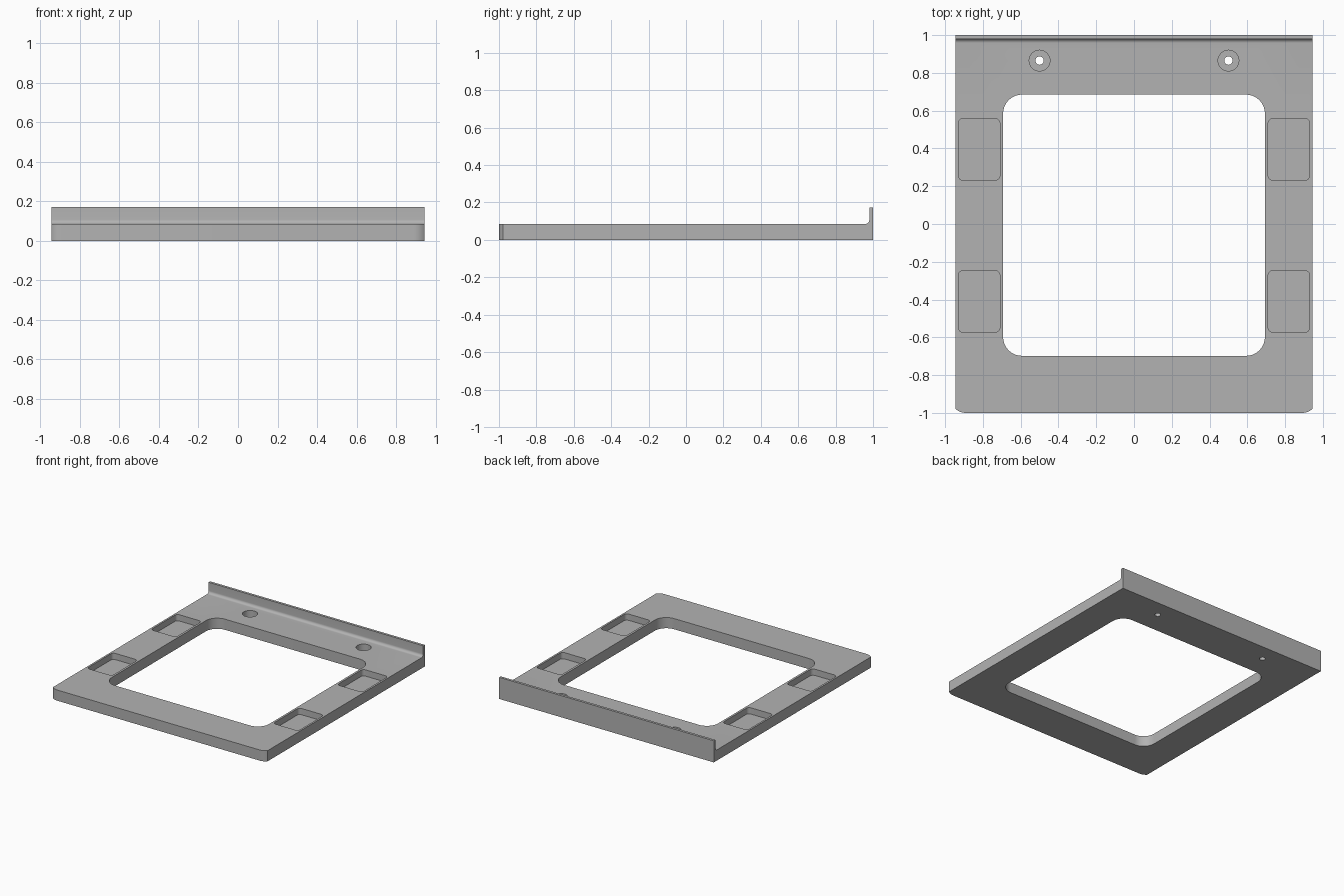
import bpy, bmesh
from math import sin, cos, pi
from mathutils import Vector

cube = bpy.data.objects.get("Cube")
if cube:
    bpy.data.objects.remove(cube, do_unlink=True)

HALF_W, TOP, RIM_TOP, RIM_Y = 0.945, 0.085, 0.172, 0.98

grey = bpy.data.materials.new("mid grey")
grey.use_nodes = True
grey.diffuse_color = (0.45, 0.45, 0.45, 1)
grey.node_tree.nodes["Principled BSDF"].inputs["Base Color"].default_value = grey.diffuse_color


def prism(name, points, offset):
    """Extrude a closed outline of 3D points by an offset vector."""
    bm = bmesh.new()
    face = bm.faces.new([bm.verts.new(p) for p in points])
    moved = bmesh.ops.extrude_face_region(bm, geom=[face])["geom"]
    verts = [g for g in moved if isinstance(g, bmesh.types.BMVert)]
    bmesh.ops.translate(bm, verts=verts, vec=Vector(offset))
    bmesh.ops.recalc_face_normals(bm, faces=bm.faces)
    mesh = bpy.data.meshes.new(name)
    bm.to_mesh(mesh)
    bm.free()
    mesh.materials.append(grey)
    obj = bpy.data.objects.new(name, mesh)
    bpy.context.collection.objects.link(obj)
    return obj


def arc(cx, cy, r, start, end, steps):
    angles = [start + (end - start) * i / steps for i in range(steps + 1)]
    return [(cx + r * cos(a), cy + r * sin(a)) for a in angles]


def rounded_rect(x0, x1, y0, y1, r, steps=10):
    corners = [(x1 - r, y1 - r), (x0 + r, y1 - r), (x0 + r, y0 + r), (x1 - r, y0 + r)]
    return [p for i, (cx, cy) in enumerate(corners)
            for p in arc(cx, cy, r, i * pi / 2, (i + 1) * pi / 2, steps)]


def upright(name, outline, z0, z1):
    return prism(name, [(x, y, z0) for x, y in outline], (0, 0, z1 - z0))


def combine(target, cutter, operation="DIFFERENCE"):
    mod = target.modifiers.new(cutter.name, "BOOLEAN")
    mod.operation, mod.solver, mod.object = operation, "EXACT", cutter
    bpy.context.view_layer.objects.active = target
    bpy.ops.object.modifier_apply(modifier=mod.name)
    bpy.data.objects.remove(cutter, do_unlink=True)


# Plate and rear lip: one side profile with a small fillet, swept across x
r = 0.022
fillet = arc(RIM_Y - r, TOP + r, r, 0, -pi / 2, 8)
profile = [(-1, 0), (1, 0), (1, RIM_TOP), (RIM_Y, RIM_TOP)] + fillet + [(-1, TOP)]
frame = prism("frame_plate", [(-HALF_W, y, z) for y, z in profile], (2 * HALF_W, 0, 0))

# Softened front corners
corner = [(x, y) for x, y in arc(0.89, -0.92, 0.08, -pi / 2, -0.8125, 8)]
side = corner + [(1.1, corner[-1][1]), (1.1, -1.1), (corner[0][0], -1.1)]
for s in (-1, 1):
    combine(frame, upright("corner_cutter", [(s * x, y) for x, y in side], -0.1, 0.3))

# Large central opening
combine(frame, upright("opening_cutter", rounded_rect(-0.693, 0.693, -0.698, 0.685, 0.1), -0.1, 0.3))

for s in (-1, 1):
    # Shallow side pockets
    for y in (-0.41, 0.395):
        x = s * 0.82
        outline = rounded_rect(x - 0.11, x + 0.11, y - 0.163, y + 0.163, 0.025, 6)
        combine(frame, upright("pocket_cutter", outline, TOP - 0.05, 0.3))
    # Counterbored screw holes
    for radius, bottom in ((0.055, TOP - 0.058), (0.022, -0.1)):
        circle = arc(s * 0.5, 0.865, radius, 0, 2 * pi, 40)[:-1]
        combine(frame, upright("hole_cutter", circle, bottom, 0.3))

# Smooth the curved walls, keep edges crisp
bpy.ops.object.select_all(action="DESELECT")
frame.select_set(True)
bpy.context.view_layer.objects.active = frame
bpy.ops.object.shade_smooth_by_angle(angle=0.45)
